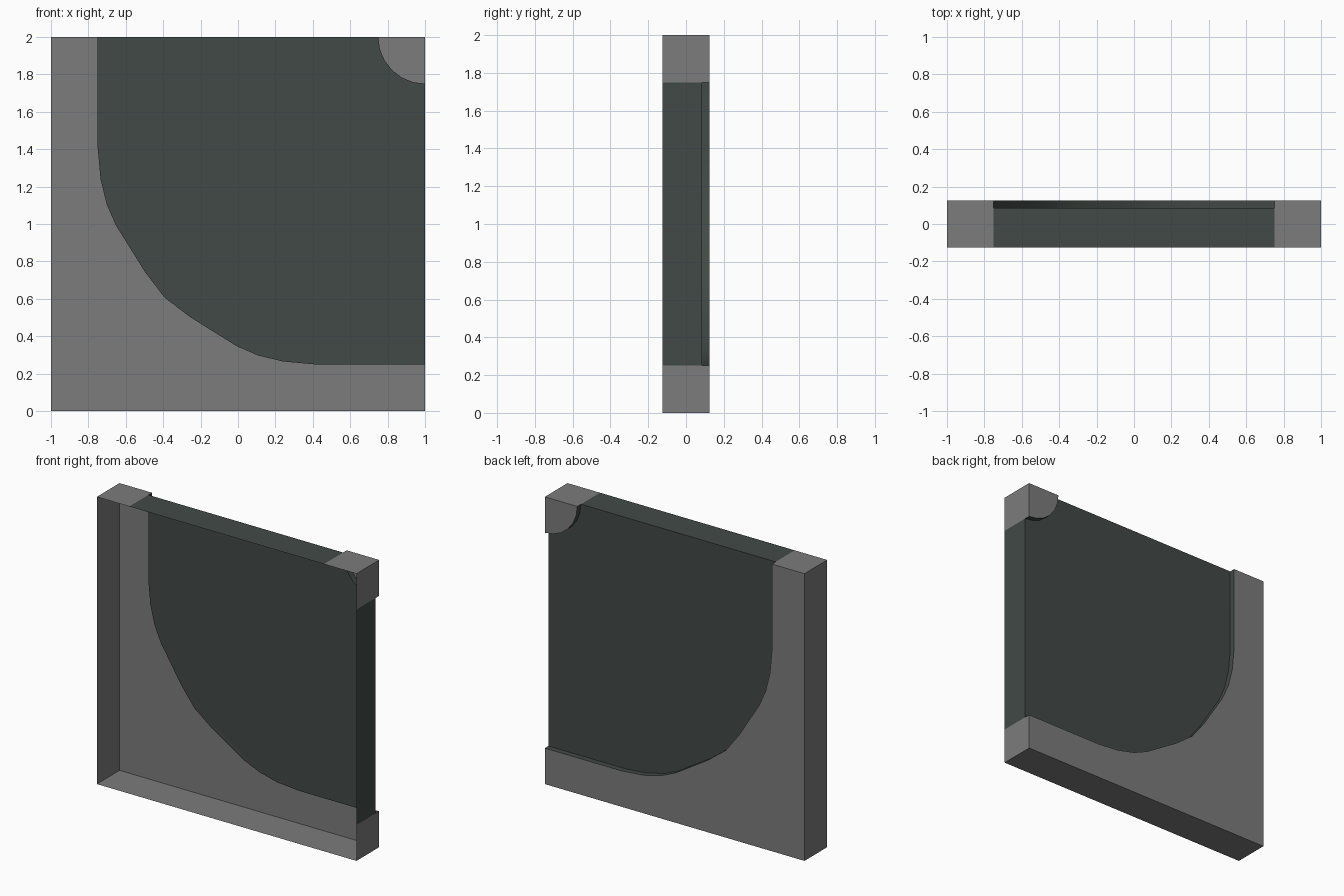
import bpy, bmesh, math
from mathutils import Vector

if "Cube" in bpy.data.objects:
    bpy.data.objects.remove(bpy.data.objects["Cube"])

FRONT, BACK, RECESS = -0.125, 0.125, 0.085


def material(name, rgb):
    m = bpy.data.materials.new(name)
    m.diffuse_color = (*rgb, 1)
    m.use_nodes = True
    m.node_tree.nodes["Principled BSDF"].inputs["Base Color"].default_value = m.diffuse_color
    return m


grey = material("trim grey", (0.2, 0.2, 0.2))
dark = material("dark green grey", (0.054, 0.068, 0.061))


def build(name, mat, faces, smooth=False):
    """faces: list of (points, direction the face should look)"""
    bm = bmesh.new()
    for pts, toward in faces:
        f = bm.faces.new([bm.verts.new(p) for p in pts])
        f.normal_update()
        if f.normal.dot(Vector(toward)) < 0:
            f.normal_flip()
        f.smooth = smooth
    bmesh.ops.remove_doubles(bm, verts=bm.verts, dist=1e-5)
    me = bpy.data.meshes.new(name)
    bm.to_mesh(me)
    bm.free()
    me.materials.append(mat)
    ob = bpy.data.objects.new(name, me)
    bpy.context.collection.objects.link(ob)
    return ob


def flat(profile, y):
    return [(x, y, z) for x, z in profile]


def strip(a, b, y0, y1):
    return [(a[0], y0, a[1]), (b[0], y0, b[1]), (b[0], y1, b[1]), (a[0], y1, a[1])]


# Big curved edge, symmetric about the tile diagonal (measured from the lower left corner)
half = [(0.25, 2), (0.25, 1.406), (0.265, 1.24), (0.298, 1.105), (0.347, 0.993), (0.503, 0.743)]
curve = half + [(0.607, 0.607)] + [(v, u) for u, v in reversed(half)]
curve = [(u - 1, v) for u, v in curve]

# Small quarter-round at the upper right corner
arc = [(1 - 0.25 * math.cos(i * math.pi / 12), 2 - 0.25 * math.sin(i * math.pi / 12))
       for i in range(7)]

BACKWARD, UP, DOWN, LEFT, RIGHT = (0, 1, 0), (0, 0, 1), (0, 0, -1), (-1, 0, 0), (1, 0, 0)

# Curved border: back face and outer walls, open at the front
build("curved_border", grey, [
    (flat([(-1, 2), (-1, 0), (1, 0)] + curve[::-1], BACK), BACKWARD),
    (strip((-1, 0), (-1, 2), FRONT, BACK), LEFT),
    (strip((-1, 0), (1, 0), FRONT, BACK), DOWN),
    (strip((-1, 2), (-0.75, 2), FRONT, BACK), UP),
    (strip((1, 0), (1, 0.25), FRONT, BACK), RIGHT),
])

# Corner border
build("corner_border", grey, [
    (flat([(1, 2)] + arc, BACK), BACKWARD),
    (strip((0.75, 2), (1, 2), FRONT, BACK), UP),
    (strip((1, 1.75), (1, 2), FRONT, BACK), RIGHT),
])

# Recessed panel with its top and right edges
build("recessed_panel", dark, [
    (flat(curve + arc[::-1], RECESS), BACKWARD),
    (strip((-0.75, 2), (0.75, 2), FRONT, RECESS), UP),
    (strip((1, 0.25), (1, 1.75), FRONT, RECESS), RIGHT),
])


# Step walls between panel and borders
def rim(profile, toward):
    return [(strip(a, b, RECESS, BACK), toward) for a, b in zip(profile, profile[1:])]


build("curved_step", dark, rim(curve, (1, 0, 1)), smooth=True)
build("corner_step", dark, rim(arc, (-1, 0, -1)), smooth=True)
